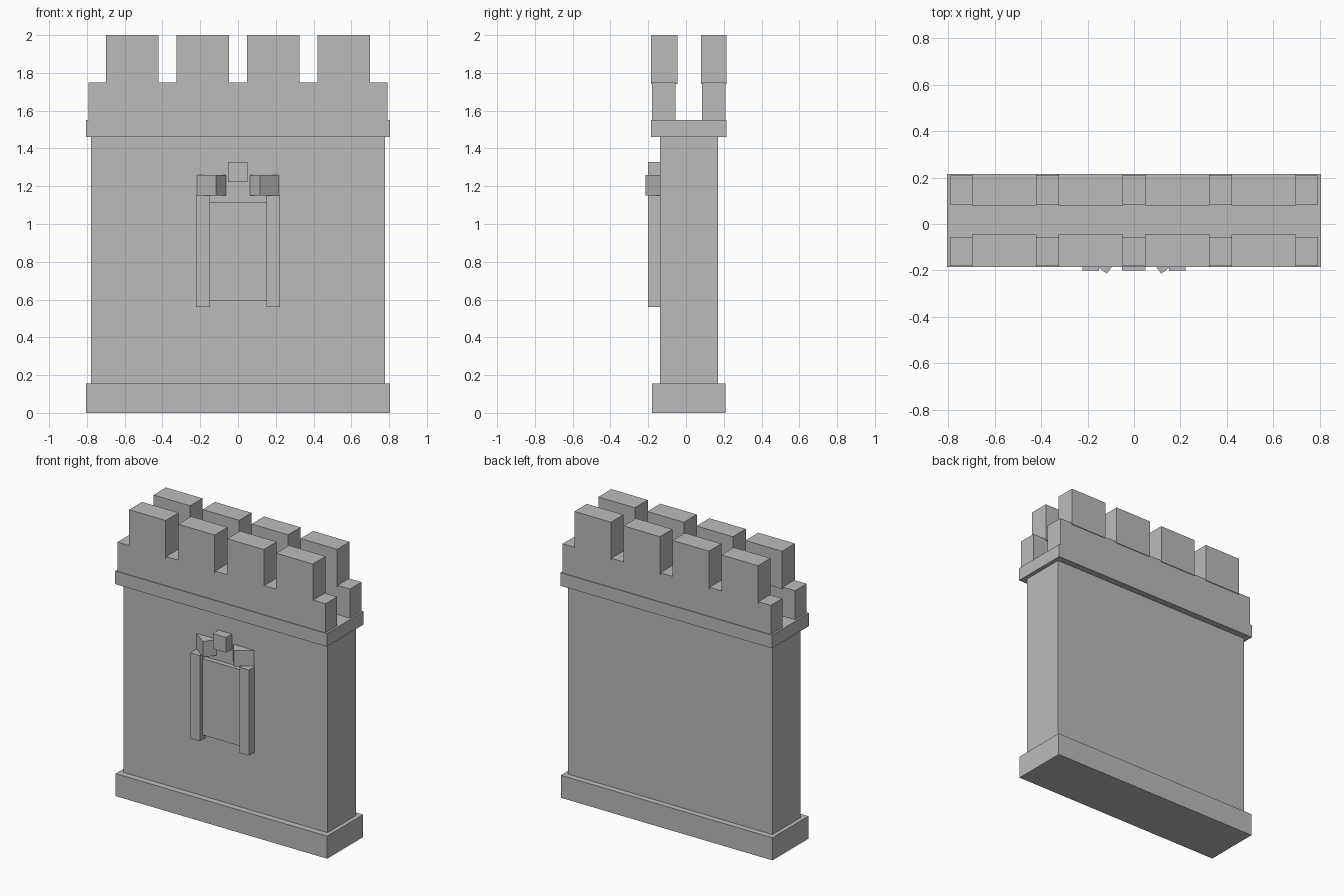
import bpy
import math

cube = bpy.data.objects.get("Cube")
if cube:
    bpy.data.objects.remove(cube, do_unlink=True)

stone = bpy.data.materials.new("grey stone")
stone.use_nodes = True
GREY = (0.5, 0.5, 0.5, 1.0)
stone.diffuse_color = GREY
stone.node_tree.nodes["Principled BSDF"].inputs["Base Color"].default_value = GREY


def box(name, x, y, z, turn=0.0):
    """Box from its (min, max) ranges, turned about its own vertical axis."""
    bpy.ops.mesh.primitive_cube_add(size=1, location=[sum(r) / 2 for r in (x, y, z)])
    ob = bpy.context.object
    ob.name = name
    ob.scale = [r[1] - r[0] for r in (x, y, z)]
    bpy.ops.object.transform_apply(location=False, rotation=False, scale=True)
    ob.rotation_euler.z = turn
    ob.data.materials.append(stone)
    return ob


# Wall with its plinth and top ledge
box("plinth", (-0.805, 0.805), (-0.18, 0.21), (0, 0.155))
box("wall", (-0.777, 0.777), (-0.137, 0.17), (0.155, 1.46))
box("top_ledge", (-0.805, 0.805), (-0.185, 0.215), (1.46, 1.55))

# Parapets with slightly thicker merlons, front and back
rows = {"front": ((-0.18, -0.055), (-0.185, -0.045)),
        "back": ((0.085, 0.21), (0.08, 0.215))}
for side, (parapet_y, merlon_y) in rows.items():
    box(side + "_parapet", (-0.792, 0.792), parapet_y, (1.55, 1.75))
    for i in range(4):
        cx = (i - 1.5) * 0.373
        box(f"{side}_merlon_{i + 1}", (cx - 0.139, cx + 0.139), merlon_y, (1.74, 2.0))

# Blind window: panel, jambs, turned arch stones and keystone
box("window_panel", (-0.153, 0.153), (-0.17, -0.12), (0.592, 1.117))
for side, s in (("left", 1), ("right", -1)):
    cx = s * 0.187
    box(side + "_window_jamb", (cx - 0.036, cx + 0.036), (-0.2, -0.12), (0.56, 1.15))
    cx = s * 0.143
    box(side + "_arch_stone", (cx - 0.066, cx + 0.066), (-0.183, -0.094),
        (1.152, 1.26), turn=s * math.radians(37.5))
box("keystone", (-0.052, 0.05), (-0.2, -0.12), (1.222, 1.327))
